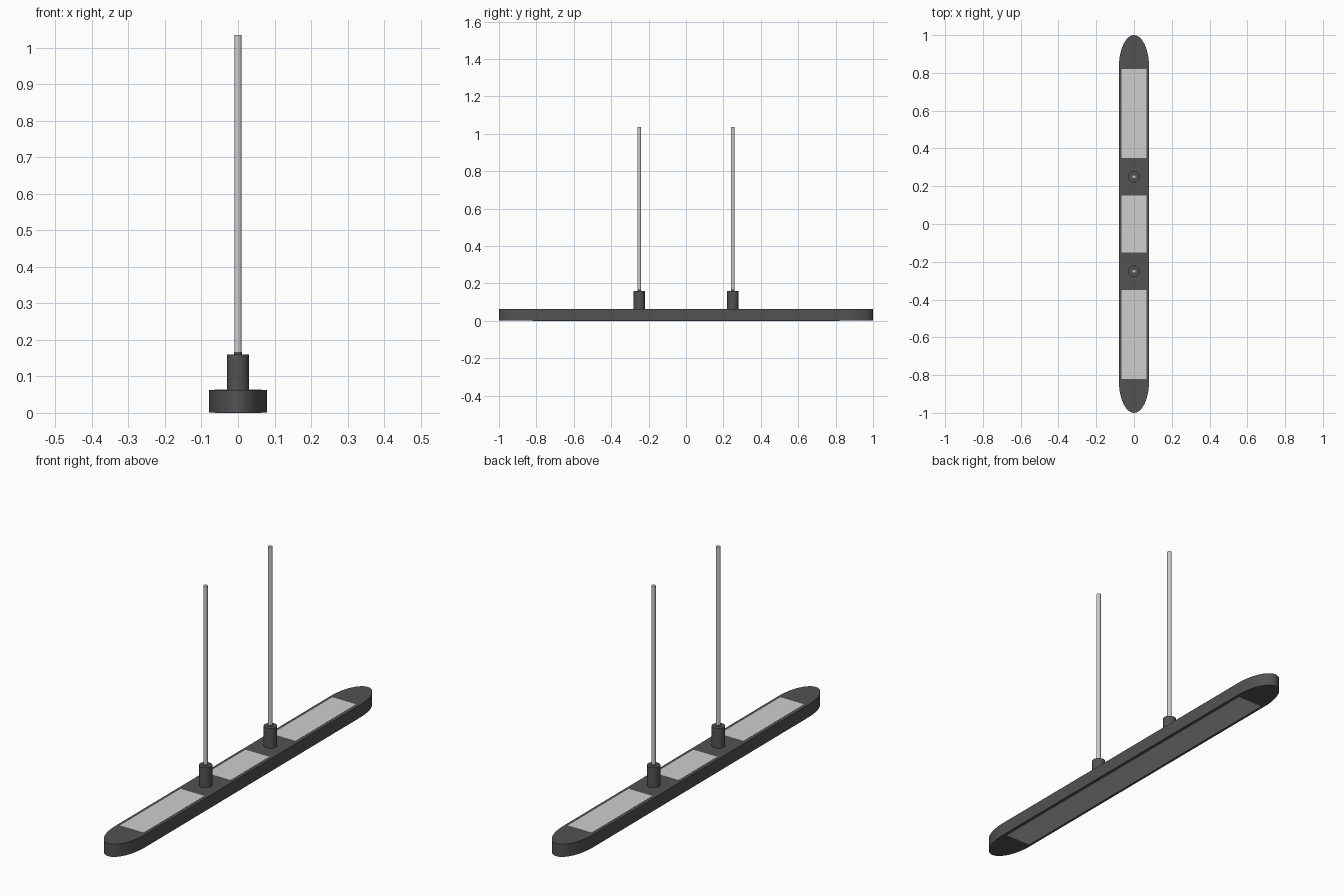
import bpy, bmesh, math

if "Cube" in bpy.data.objects:
    bpy.data.objects.remove(bpy.data.objects["Cube"])


def material(name, value):
    m = bpy.data.materials.new(name)
    m.diffuse_color = (value, value, value, 1)
    m.use_nodes = True
    m.node_tree.nodes["Principled BSDF"].inputs["Base Color"].default_value = m.diffuse_color
    return m


dark = material("dark grey metal", 0.085)
light = material("light grey", 0.62)


def finish(bm, name, mat, smooth=True):
    bmesh.ops.recalc_face_normals(bm, faces=bm.faces)
    me = bpy.data.meshes.new(name)
    bm.to_mesh(me)
    bm.free()
    me.materials.append(mat)
    ob = bpy.data.objects.new(name, me)
    bpy.context.collection.objects.link(ob)
    if smooth:
        bpy.ops.object.select_all(action='DESELECT')
        ob.select_set(True)
        bpy.context.view_layer.objects.active = ob
        bpy.ops.object.shade_smooth_by_angle(angle=math.radians(35))
    return ob


def extrude_outline(name, points, z0, z1, mat, smooth=True):
    bm = bmesh.new()
    face = bm.faces.new([bm.verts.new((x, y, z0)) for x, y in points])
    ext = bmesh.ops.extrude_face_region(bm, geom=[face], use_keep_orig=True)
    for v in ext["geom"]:
        if isinstance(v, bmesh.types.BMVert):
            v.co.z = z1
    return finish(bm, name, mat, smooth)


def cylinder(name, radius, y, z0, z1, mat):
    pts = [(radius * math.cos(2 * math.pi * i / 32),
            y + radius * math.sin(2 * math.pi * i / 32)) for i in range(32)]
    return extrude_outline(name, pts, z0, z1, mat)


def panel(name, y0, y1, z0, z1):
    w = 0.065
    return extrude_outline(name, [(-w, y0), (w, y0), (w, y1), (-w, y1)],
                           z0, z1, light, False)


# Long lamp bar with elliptical ends
TOP, HALF_W, END = 0.063, 0.08, 0.17
outline = []
for side in (1, -1):
    for i in range(25):
        a = math.pi * i / 24
        outline.append((side * HALF_W * math.cos(a),
                        side * (1 - END + END * math.sin(a))))
extrude_outline("lamp_bar", outline, 0.001, TOP, dark)

# Light panels on top and underneath
panel("upper_panel_middle", -0.15, 0.15, TOP - 0.003, TOP + 0.001)
panel("upper_panel_back", 0.35, 0.82, TOP - 0.003, TOP + 0.001)
panel("upper_panel_front", -0.82, -0.35, TOP - 0.003, TOP + 0.001)
panel("lower_panel", -0.82, 0.82, 0.0, 0.004)

# Sockets and suspension rods
for label, y in (("front", -0.25), ("back", 0.25)):
    cylinder("socket_" + label, 0.03, y, TOP - 0.002, 0.16, dark)
    cylinder("ferrule_" + label, 0.0105, y, 0.158, 0.167, dark)
    cylinder("rod_" + label, 0.01, y, 0.165, 1.035, light)
